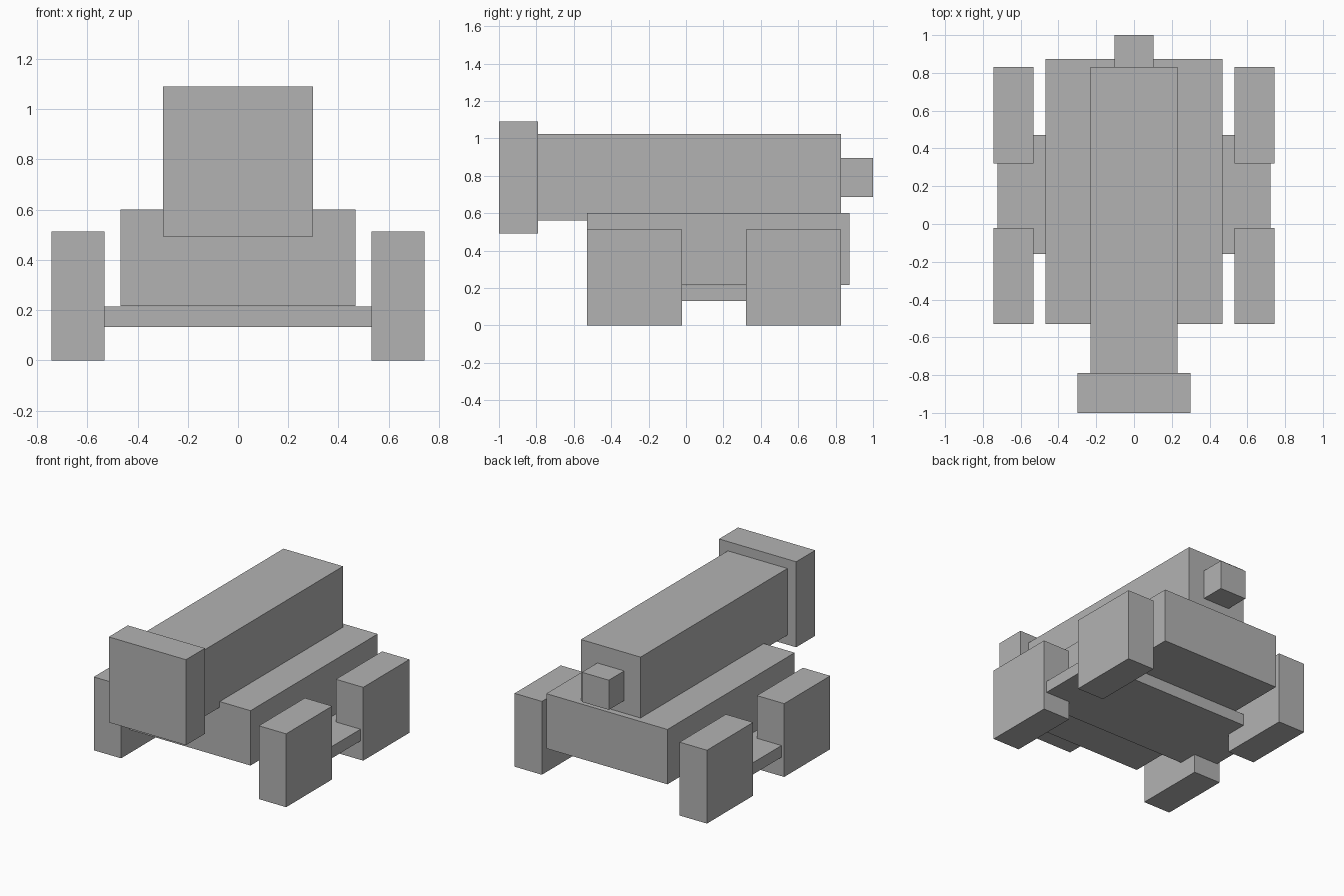
import bpy
import bmesh
from mathutils import Vector

if "Cube" in bpy.data.objects:
    bpy.data.objects.remove(bpy.data.objects["Cube"])

# one plain grey for the whole blocky cannon
grey = bpy.data.materials.new("plain grey")
grey.diffuse_color = (0.45, 0.45, 0.45, 1.0)
grey.use_nodes = True
grey.node_tree.nodes["Principled BSDF"].inputs["Base Color"].default_value = grey.diffuse_color


def box(name, x, y, z):
    """Axis-aligned block from (min, max) ranges."""
    lo, hi = Vector((x[0], y[0], z[0])), Vector((x[1], y[1], z[1]))
    bm = bmesh.new()
    bmesh.ops.create_cube(bm, size=1.0)
    bmesh.ops.scale(bm, vec=hi - lo, verts=bm.verts)
    mesh = bpy.data.meshes.new(name)
    bm.to_mesh(mesh)
    bm.free()
    mesh.materials.append(grey)
    obj = bpy.data.objects.new(name, mesh)
    obj.location = (lo + hi) / 2
    bpy.context.collection.objects.link(obj)
    return obj


def centred(name, half_width, y, z):
    return box(name, (-half_width, half_width), y, z)


# barrel, muzzle at the front and knob at the back
centred("barrel", 0.23, (-0.79, 0.83), (0.56, 1.025))
centred("muzzle", 0.298, (-1.0, -0.79), (0.493, 1.09))
centred("rear_knob", 0.104, (0.83, 1.0), (0.688, 0.895))

# carriage body and the axle plate under it
centred("carriage", 0.468, (-0.53, 0.873), (0.217, 0.60))
centred("axle_plate", 0.722, (-0.16, 0.472), (0.132, 0.214))

# four block wheels
for end, y in (("front", (-0.53, -0.022)), ("back", (0.32, 0.83))):
    for side, x in (("left", (-0.743, -0.532)), ("right", (0.532, 0.743))):
        box(f"{end}_{side}_wheel", x, y, (0.0, 0.512))
